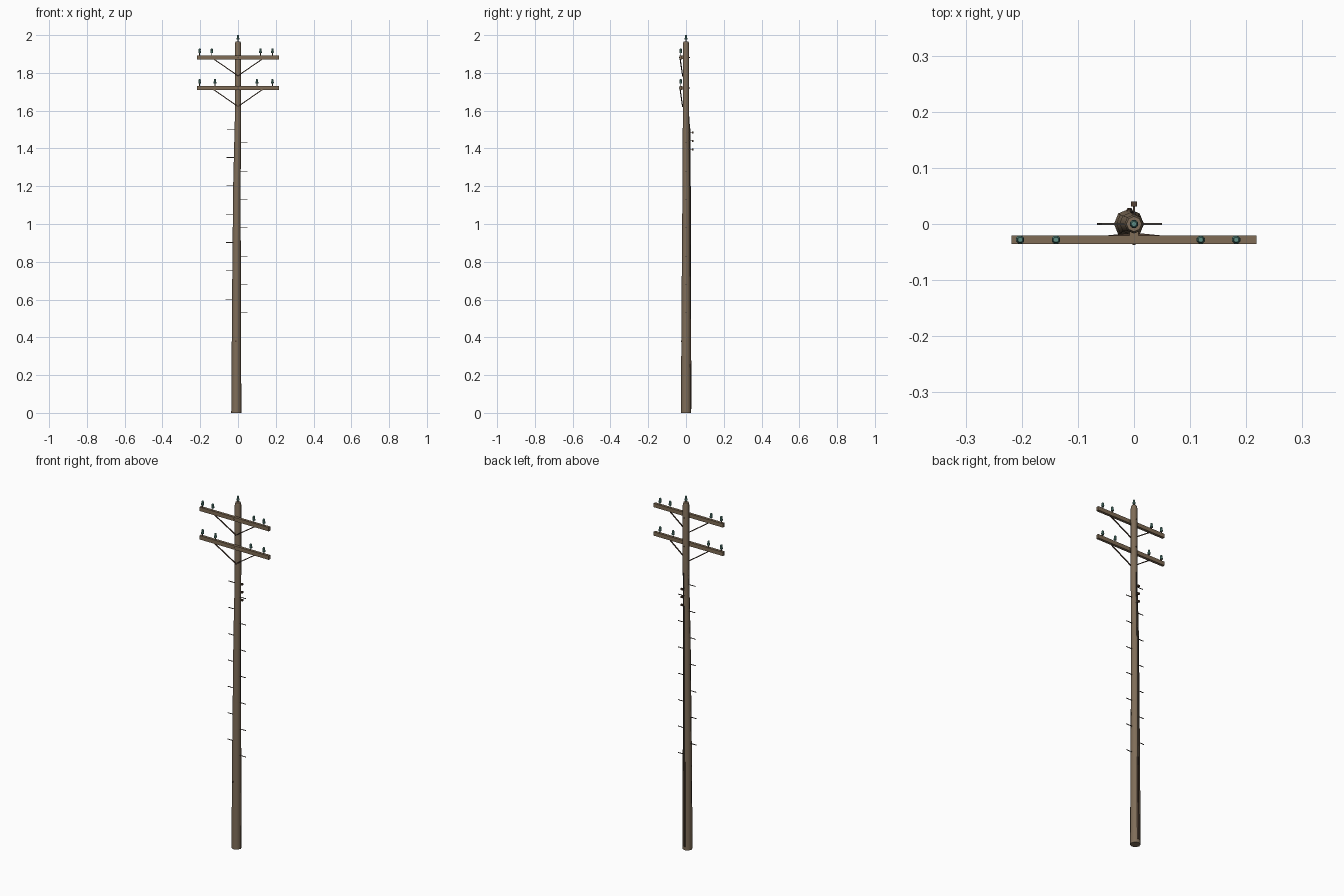
import bpy, bmesh, math
from mathutils import Vector, Matrix

if "Cube" in bpy.data.objects:
    bpy.data.objects.remove(bpy.data.objects["Cube"])


def mat(name, r, g, b):
    m = bpy.data.materials.new(name)
    m.diffuse_color = (r, g, b, 1)
    m.use_nodes = True
    m.node_tree.nodes["Principled BSDF"].inputs["Base Color"].default_value = m.diffuse_color
    return m


POLE = mat("weathered wood", 0.215, 0.155, 0.100)
ARM = mat("arm wood", 0.215, 0.150, 0.092)
RUST = mat("brown metal", 0.090, 0.055, 0.036)
STEEL = mat("step steel", 0.085, 0.070, 0.058)
GLASS = mat("teal glass", 0.110, 0.270, 0.230)
DARK = mat("dark fitting", 0.045, 0.035, 0.028)


def finish(name, bm, m):
    bmesh.ops.recalc_face_normals(bm, faces=bm.faces)
    me = bpy.data.meshes.new(name)
    bm.to_mesh(me)
    bm.free()
    me.materials.append(m)
    ob = bpy.data.objects.new(name, me)
    bpy.context.collection.objects.link(ob)
    return ob


def loft(name, rings, m, n=8, turn=0.0):
    """Rings of (z, centre x, centre y, radius), capped at both ends."""
    bm = bmesh.new()
    loops = []
    for z, cx, cy, r in rings:
        loops.append([bm.verts.new((cx + r * math.cos(turn + 2 * math.pi * i / n),
                                    cy + r * math.sin(turn + 2 * math.pi * i / n), z))
                      for i in range(n)])
    for a, b in zip(loops, loops[1:]):
        for i in range(n):
            j = (i + 1) % n
            bm.faces.new((a[i], a[j], b[j], b[i]))
    bm.faces.new(loops[0])
    bm.faces.new(loops[-1])
    return finish(name, bm, m)


def box(name, c, s, m):
    bm = bmesh.new()
    bmesh.ops.create_cube(bm, size=1,
                          matrix=Matrix.Translation(c) @ Matrix.Diagonal((*s, 1)))
    return finish(name, bm, m)


def bar(name, a, b, w, m, n=4):
    """Thin rod from point a to point b."""
    a, b = Vector(a), Vector(b)
    d = b - a
    bm = bmesh.new()
    bmesh.ops.create_cone(bm, cap_ends=True, segments=n, radius1=w, radius2=w, depth=d.length,
                          matrix=Matrix.Translation((a + b) / 2)
                          @ d.to_track_quat('Z', 'Y').to_matrix().to_4x4()
                          @ Matrix.Rotation(math.pi / n, 4, 'Z'))
    return finish(name, bm, m)


# slightly bent, tapered pole with a chamfered tip
PROFILE = [(0, -0.009, 0.0, 0.0268), (0.6, -0.008, 0.0, 0.0235), (1.2, -0.006, 0.001, 0.0197),
           (1.55, 0.000, 0.0, 0.0170), (1.95, 0.0, 0.0, 0.0170), (1.966, 0.0, 0.0, 0.0135)]
pole = loft("pole", PROFILE, POLE)
pole.data.shade_smooth()
bpy.context.view_layer.objects.active = pole
pole.select_set(True)
bpy.ops.object.shade_smooth_by_angle(angle=math.radians(50))


def pole_at(z):
    for a, b in zip(PROFILE, PROFILE[1:]):
        if z <= b[0]:
            t = (z - a[0]) / (b[0] - a[0])
            return [p + t * (q - p) for p, q in zip(a, b)][1:]


def insulator(name, x, y, z):
    # metal pin and bell-shaped glass cap
    loft(name + "_pin", [(z - 0.002, x, y, 0.0025), (z + 0.018, x, y, 0.0025)], RUST, 6)
    loft(name + "_glass", [(z + 0.012, x, y, 0.0078), (z + 0.020, x, y, 0.0080),
                           (z + 0.024, x, y, 0.0060), (z + 0.032, x, y, 0.0064),
                           (z + 0.036, x, y, 0.0045)], GLASS, 8, math.pi / 8)


insulator("tip_insulator", 0, 0, 1.964)

# crossarms with insulators, V braces and through bolts
for label, z, foot, xs in (("upper", 1.882, 1.785, (-0.203, -0.139, 0.119, 0.182)),
                           ("lower", 1.720, 1.622, (-0.203, -0.122, 0.100, 0.182))):
    box(label + "_crossarm", (0, -0.028, z), (0.436, 0.015, 0.022), ARM)
    box(label + "_mount", (0, -0.017, z), (0.016, 0.010, 0.018), ARM)
    for i, x in enumerate(xs):
        insulator(f"{label}_insulator_{i}", x, -0.028, z + 0.011)
    for s in (-1, 1):
        bar(label + "_brace", (s * 0.130, -0.031, z - 0.008), (0, -0.018, foot), 0.0035, RUST)
    bar(label + "_bolt", (0, -0.037, z), (0, 0.020, z), 0.0028, RUST, 6)
    bar(label + "_brace_bolt", (0, -0.022, foot), (0, 0.0, foot), 0.0035, RUST, 6)

# climbing steps alternating left and right
for i in range(7):
    z = 0.602 + 0.150 * i
    bar("left_step", (pole_at(z)[0], 0, z), (-0.066 + 0.0012 * i, 0, z), 0.0022, STEEL)
    z = 0.530 + 0.150 * i
    bar("right_step", (pole_at(z)[0], 0, z), (0.050, 0, z), 0.0022, STEEL)

# cable running down the back, with a cover over the lowest part
for za, zb in ((0.45, 1.2), (1.2, 1.57)):
    a, b = pole_at(za), pole_at(zb)
    bar("back_cable", (a[0] + 0.003, a[1] + a[2] + 0.001, za),
        (b[0] + 0.001, b[1] + b[2] + 0.003, zb), 0.0024, DARK, 6)
loft("cable_cover", [(0.02, -0.008, 0.0235, 0.0062), (0.50, -0.007, 0.0215, 0.0062)], RUST, 6)

# three cable clamps on the back
for z in (1.395, 1.440, 1.485):
    box("clamp_block", (0, 0.0355, z), (0.011, 0.009, 0.010), RUST)
    bar("clamp_stem", (0, 0.010, z), (0, 0.033, z), 0.0025, RUST)

# small tag on the front
p = pole_at(0.38)
box("front_tag", (p[0] - 0.004, p[1] - p[2] + 0.001, 0.38), (0.007, 0.003, 0.008), RUST)
